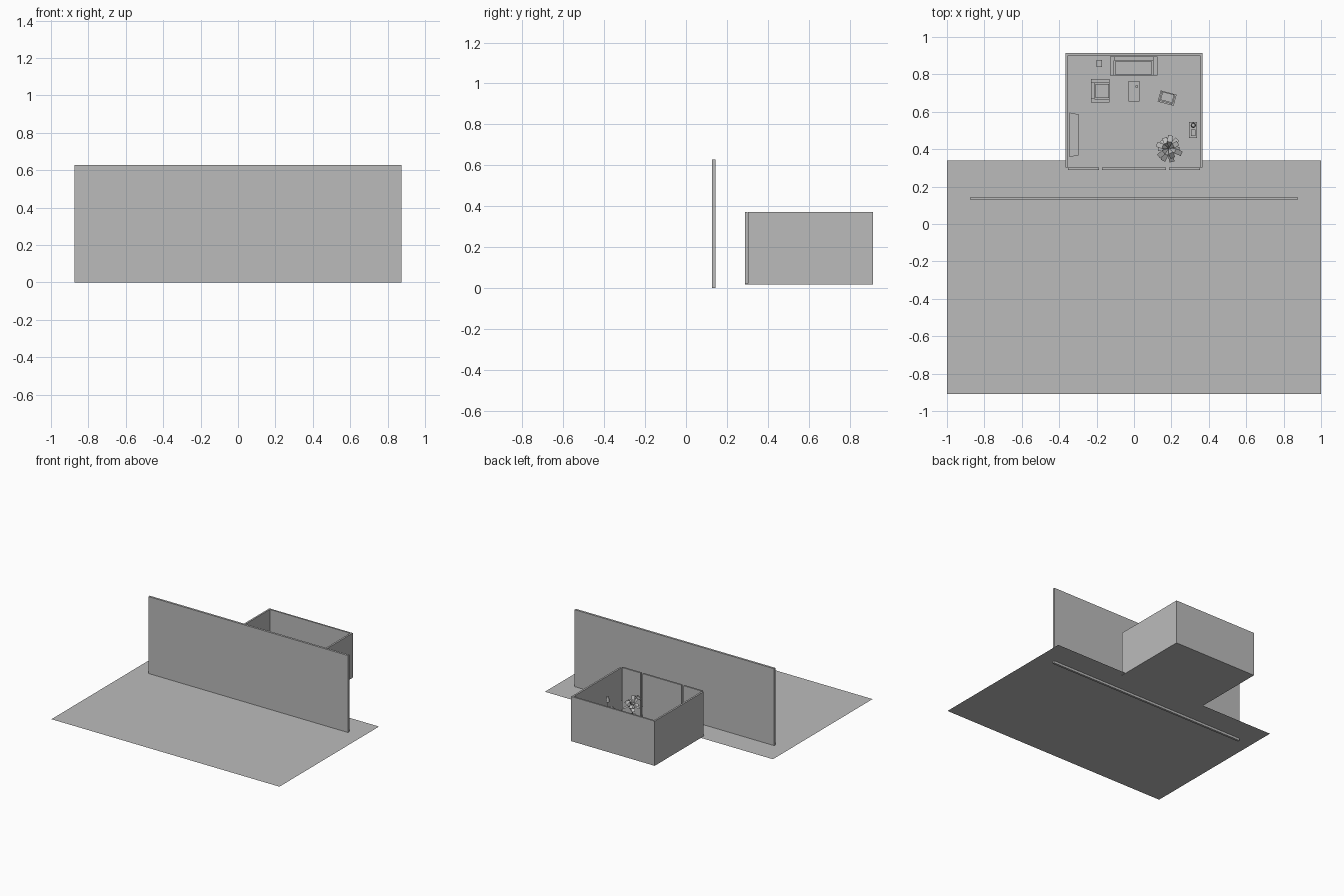
import bpy, bmesh, math, random
from mathutils import Matrix, Vector

random.seed(4)
cube = bpy.data.objects.get("Cube")
if cube:
    bpy.data.objects.remove(cube, do_unlink=True)

grey = bpy.data.materials.new("plain grey")
grey.use_nodes = True
GREY = (0.5, 0.5, 0.5, 1)
grey.diffuse_color = GREY
grey.node_tree.nodes["Principled BSDF"].inputs["Base Color"].default_value = GREY

FLOOR = 0.021


def finish(name, bm):
    mesh = bpy.data.meshes.new(name)
    bm.to_mesh(mesh)
    bm.free()
    mesh.materials.append(grey)
    obj = bpy.data.objects.new(name, mesh)
    bpy.context.collection.objects.link(obj)
    return obj


def add_box(bm, x0, x1, y0, y1, z0, z1):
    size = Matrix.Diagonal((x1 - x0, y1 - y0, z1 - z0, 1))
    mid = Matrix.Translation(((x0 + x1) / 2, (y0 + y1) / 2, (z0 + z1) / 2))
    bmesh.ops.create_cube(bm, size=1, matrix=mid @ size)


def box(name, *limits):
    bm = bmesh.new()
    add_box(bm, *limits)
    return finish(name, bm)


def add_tube(bm, x, y, z0, z1, r0, r1, sides=16):
    bmesh.ops.create_cone(bm, cap_ends=True, segments=sides, radius1=r0, radius2=r1,
                          depth=z1 - z0, matrix=Matrix.Translation((x, y, (z0 + z1) / 2)))


def seat(name, x, y, width, depth, arm, back, height, angle):
    """Upholstered seat facing -y before it is turned by angle."""
    bm = bmesh.new()
    w, d = width / 2, depth / 2
    add_box(bm, -w + arm, w - arm, -d, d - back, 0.008, height * 0.4)
    add_box(bm, -w + arm * 1.3, w - arm * 1.3, -d + 0.004, d - back * 1.3,
            height * 0.4, height * 0.52)
    add_box(bm, -w + arm, w - arm, d - back, d, 0.008, height)
    for s in (-1, 1):
        a, b = sorted((s * w, s * (w - arm)))
        add_box(bm, a, b, -d, d, 0, height * 0.68)
    obj = finish(name, bm)
    obj.location = (x, y, FLOOR)
    obj.rotation_euler.z = math.radians(angle)


# Ground sheet and the tall screen wall
bm = bmesh.new()
bmesh.ops.create_grid(bm, x_segments=1, y_segments=1, size=1,
                      matrix=Matrix.Translation((0, -0.285, 0.018)) @ Matrix.Diagonal((1, 0.624, 1, 1)))
finish("ground", bm)
box("screen_wall", -0.875, 0.875, 0.128, 0.145, 0, 0.628)

# Open-topped room
box("room_floor", -0.366, 0.366, 0.288, 0.915, 0.016, FLOOR)
box("back_wall", -0.366, 0.366, 0.902, 0.915, 0.016, 0.37)
box("left_wall", 0.352, 0.366, 0.303, 0.902, 0.016, 0.37)
box("right_wall", -0.366, -0.352, 0.303, 0.902, 0.016, 0.37)
for name, a, b in (("right", -0.352, -0.188), ("middle", -0.172, 0.17), ("left", 0.186, 0.352)):
    box("front_panel_" + name, a, b, 0.288, 0.302, 0.016, 0.37)

# Seating
seat("sofa", -0.002, 0.845, 0.255, 0.1, 0.022, 0.02, 0.1, 0)
seat("armchair", -0.18, 0.712, 0.125, 0.1, 0.019, 0.018, 0.1, 90)
seat("small_chair", 0.177, 0.673, 0.088, 0.062, 0.009, 0.01, 0.1, 165)

# Coffee table with a tray of small things
bm = bmesh.new()
add_box(bm, -0.03, 0.03, 0.655, 0.765, 0.056, 0.064)
for x in (-0.028, 0.022):
    for y in (0.657, 0.757):
        add_box(bm, x, x + 0.006, y, y + 0.006, FLOOR, 0.056)
add_box(bm, -0.018, 0.0, 0.672, 0.69, 0.064, 0.068)
add_tube(bm, 0.014, 0.735, 0.064, 0.085, 0.006, 0.008, 10)
finish("coffee_table", bm)

# Small stand beside the sofa
box("corner_stand", -0.2, -0.172, 0.84, 0.878, FLOOR, 0.075)

# Wall cabinet with tapered ends
bm = bmesh.new()
corners = [bm.verts.new((x, y, FLOOR)) for x, y in
           ((-0.345, 0.358), (-0.295, 0.368), (-0.295, 0.586), (-0.345, 0.596))]
base = bm.faces.new(corners)
top = bmesh.ops.extrude_face_region(bm, geom=[base])["geom"]
bmesh.ops.translate(bm, vec=(0, 0, 0.1), verts=[v for v in top if isinstance(v, bmesh.types.BMVert)])
bmesh.ops.recalc_face_normals(bm, faces=bm.faces)
finish("wall_cabinet", bm)

# Side table with a lamp and a picture frame
bm = bmesh.new()
add_box(bm, 0.295, 0.338, 0.46, 0.545, 0.11, 0.12)
for x in (0.297, 0.33):
    for y in (0.462, 0.537):
        add_box(bm, x, x + 0.006, y, y + 0.006, FLOOR, 0.11)
add_box(bm, 0.305, 0.33, 0.47, 0.505, 0.12, 0.135)
finish("side_table", bm)
bm = bmesh.new()
add_tube(bm, 0.317, 0.528, 0.12, 0.126, 0.011, 0.011)
add_tube(bm, 0.317, 0.528, 0.126, 0.2, 0.003, 0.003, 8)
add_tube(bm, 0.317, 0.528, 0.195, 0.235, 0.014, 0.009)
finish("lamp", bm)

# Potted plant with broad bent leaves
bm = bmesh.new()
add_tube(bm, 0.185, 0.405, FLOOR, 0.08, 0.02, 0.027, 12)
add_tube(bm, 0.185, 0.405, 0.08, 0.16, 0.004, 0.003, 6)
finish("plant_pot", bm)
bm = bmesh.new()
LEAVES = 13
for i in range(LEAVES):
    turn = Matrix.Rotation(i * 2.4 + random.uniform(-0.2, 0.2), 3, 'Z')
    reach = random.uniform(0.055, 0.08)
    z = 0.1 + 0.08 * i / LEAVES
    rise = random.uniform(0.02, 0.06)
    rows = []
    for t, half, lift in ((0.06, 0.003, 0), (0.5, 0.014, 1), (1, 0.013, 0.6)):
        rows.append([bm.verts.new(Vector((0.185, 0.405, z)) + turn @ Vector((reach * t, s * half, rise * lift)))
                     for s in (-1, 1)])
    for a, b in zip(rows, rows[1:]):
        bm.faces.new((a[0], b[0], b[1], a[1]))
finish("plant_leaves", bm)
